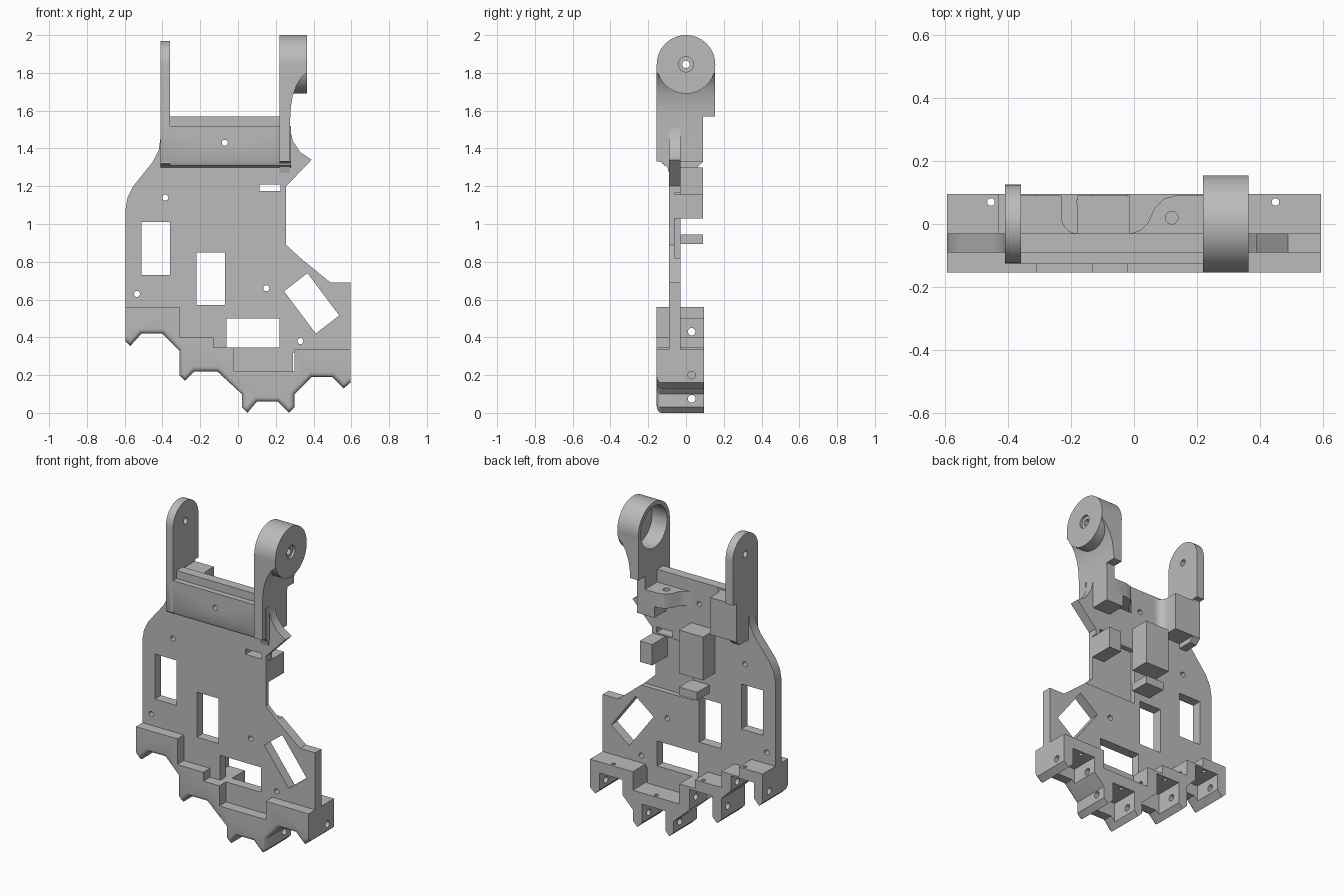
import bpy, bmesh, math
from mathutils import Vector

if "Cube" in bpy.data.objects:
    bpy.data.objects.remove(bpy.data.objects["Cube"])

grey = bpy.data.materials.new("plain grey")
grey.use_nodes = True
COLOR = (0.5, 0.5, 0.5, 1)
grey.diffuse_color = COLOR
grey.node_tree.nodes["Principled BSDF"].inputs["Base Color"].default_value = COLOR


def prism(name, pts, axis, a, b, round_edge=None):
    """Extrude a 2D outline along an axis; round_edge picks front edges to round."""
    place = {"x": lambda p, t: (t, p[0], p[1]),
             "y": lambda p, t: (p[0], t, p[1]),
             "z": lambda p, t: (p[0], p[1], t)}[axis]
    bm = bmesh.new()
    lo = [bm.verts.new(place(p, a)) for p in pts]
    hi = [bm.verts.new(place(p, b)) for p in pts]
    bm.faces.new(lo)
    bm.faces.new(hi)
    n = len(pts)
    for i in range(n):
        j = (i + 1) % n
        bm.faces.new((lo[i], lo[j], hi[j], hi[i]))
    bmesh.ops.recalc_face_normals(bm, faces=bm.faces)
    if round_edge:
        chain = set(lo[round_edge[0]:round_edge[1]])
        edges = [e for e in bm.edges if all(v in chain for v in e.verts)]
        bmesh.ops.bevel(bm, geom=edges, offset=0.025, segments=4, profile=0.5,
                        affect="EDGES", clamp_overlap=False)
    mesh = bpy.data.meshes.new(name)
    bm.to_mesh(mesh)
    bm.free()
    obj = bpy.data.objects.new(name, mesh)
    bpy.context.collection.objects.link(obj)
    mesh.materials.append(grey)
    return obj


def box(name, x0, x1, y0, y1, z0, z1):
    return prism(name, [(x0, z0), (x1, z0), (x1, z1), (x0, z1)], "y", y0, y1)


def arc(cx, cy, r, start=0, end=360, n=48):
    full = end - start == 360
    steps = n if full else n + 1
    return [(cx + r * math.cos(math.radians(start + (end - start) * i / n)),
             cy + r * math.sin(math.radians(start + (end - start) * i / n))) for i in range(steps)]


def rod(axis, c, r, a, b, n=24):
    return prism("cutter", arc(c[0], c[1], r, n=n), axis, a, b)


def combine(obj, tools, operation="DIFFERENCE"):
    for t in tools:
        m = obj.modifiers.new("combine", "BOOLEAN")
        m.operation, m.solver, m.object = operation, "EXACT", t
    bpy.context.view_layer.update()
    dg = bpy.context.evaluated_depsgraph_get()
    mesh = bpy.data.meshes.new_from_object(obj.evaluated_get(dg))
    obj.modifiers.clear()
    obj.data = mesh
    for t in tools:
        bpy.data.objects.remove(t)


FRONT, BACK = -0.155, 0.095
P0, P1 = -0.09, -0.03

# Palm plate with windows and screw holes
plate = prism("palm_plate", [
    (-0.595, 0.54), (-0.595, 1.08), (-0.585, 1.14), (-0.555, 1.2), (-0.45, 1.33), (-0.42, 1.39),
    (-0.41, 1.46), (-0.41, 1.57), (0.275, 1.57), (0.275, 1.51), (0.29, 1.44), (0.33, 1.38),
    (0.39, 1.34), (0.255, 1.2), (0.255, 0.89), (0.33, 0.82), (0.49, 0.69), (0.595, 0.69),
    (0.595, 0.32), (0.29, 0.32), (0.29, 0.21), (-0.03, 0.21), (-0.03, 0.33), (-0.14, 0.33),
    (-0.14, 0.39), (-0.32, 0.39), (-0.32, 0.54)], "y", P0, P1)
windows = [box("cutter", x0, x1, -0.2, 0.2, z0, z1) for x0, x1, z0, z1 in (
    (-0.51, -0.36, 0.73, 1.01), (-0.22, -0.07, 0.57, 0.85),
    (-0.06, 0.22, 0.345, 0.5), (0.115, 0.225, 1.175, 1.21))]
u = Vector((0.062, 0.048))
v = Vector((0.084, -0.112))
c = Vector((0.39, 0.58))
windows.append(prism("cutter", [tuple(c + s * u + t * v) for s, t in ((1, 1), (1, -1), (-1, -1), (-1, 1))],
                     "y", -0.2, 0.2))
holes = [rod("y", p, 0.016, -0.2, 0.2) for p in (
    (-0.385, 1.14), (-0.535, 0.63), (0.15, 0.66), (0.33, 0.38), (-0.07, 1.43))]
recess = box("cutter", -0.03, 0.45, -0.062, 0.1, 0.82, 1.165)
combine(plate, windows + holes + [recess])

# Knuckle row: stepped top, scalloped lower edge rounded at the front
lower = [(-0.595, 0.38), (-0.57, 0.355), (-0.51, 0.42), (-0.4, 0.42), (-0.31, 0.33), (-0.31, 0.2),
         (-0.28, 0.17), (-0.23, 0.22), (-0.11, 0.22), (0.02, 0.1), (0.02, 0.03), (0.05, 0),
         (0.1, 0.06), (0.21, 0.06), (0.27, 0), (0.3, 0.03), (0.3, 0.1), (0.39, 0.19), (0.5, 0.19),
         (0.56, 0.13), (0.595, 0.16)]
upper = [(0.595, 0.335), (0.3, 0.335), (0.3, 0.22), (-0.02, 0.22), (-0.02, 0.345), (-0.13, 0.345),
         (-0.13, 0.4), (-0.31, 0.4), (-0.31, 0.56), (-0.595, 0.56)]
knuckles = prism("knuckle_row", lower + upper, "y", FRONT, BACK, (0, len(lower)))
cuts = [box("cutter", -0.43, -0.3, P1, 0.2, 0.5, 0.7)]
for x, top, pin in ((-0.455, 0.5, 0.43), (-0.17, 0.34, 0.26), (0.155, 0.16, 0.075), (0.45, 0.275, 0.2)):
    cuts.append(box("cutter", x - 0.08, x + 0.08, -0.08, 0.2, -0.1, top - 0.01))
    cuts.append(rod("x", (0.03, pin), 0.02, x - 0.16, x + 0.16))
    cuts.append(rod("z", (x, 0.07), 0.012, top - 0.05, top + 0.15))
combine(knuckles, cuts)

# Cross strap on the front of the plate top
strap = prism("cross_strap", [(P0, 1.52), (-0.125, 1.52), (-0.125, 1.33), (-0.115, 1.31), (P0, 1.3)],
              "x", -0.41, 0.28)
combine(strap, [rod("y", (-0.07, 1.43), 0.016, -0.2, 0.2)])

# Thin wrist arm with a round end
AXIS = 1.845
thin_arm = prism("thin_arm", arc(0, AXIS, 0.125, 0, 180, 32) + [
    (-0.125, 1.32), (-0.09, 1.3), (0.06, 1.3), (0.09, 1.33), (0.09, 1.57), (0.125, 1.57)], "x", -0.41, -0.36)
combine(thin_arm, [rod("x", (0, AXIS), 0.02, -0.5, -0.3)])
prism("thin_arm_gusset", [(-0.362, P1), (-0.362, 0.09), (-0.23, 0.09), (-0.23, 0.02)]
      + arc(-0.18, 0.02, 0.05, 190, 270, 8), "z", 1.33, 1.56)

# Thick wrist arm with the bearing cup
cavity = lambda: rod("x", (0, AXIS), 0.13, 0.1, 0.325, 48)
arm = prism("thick_arm", [(0.22, AXIS), (0.362, AXIS), (0.362, 1.8), (0.335, 1.775), (0.31, 1.735),
                          (0.29, 1.68), (0.28, 1.62), (0.276, 1.55), (0.276, 1.33), (0.22, 1.33)],
            "y", FRONT, 0.154)
combine(arm, [box("cutter", 0, 0.5, 0.09, 0.3, 1, 1.57), cavity(),
              rod("x", (0, AXIS), 0.05, 0.2, 0.5)])
cup = prism("bearing_cup", arc(0, AXIS, 0.155, n=64), "x", 0.22, 0.365)
combine(cup, [cavity(), rod("x", (0, AXIS), 0.02, 0.1, 0.5), rod("x", (0, AXIS), 0.04, 0.35, 0.5)])
prism("thick_arm_foot", [(-0.155, 1.335), (-0.125, 1.325), (-0.1, 1.305), (P0, 1.27), (P0, 1.335)],
      "x", 0.22, 0.276)

# Curved tendon tab behind the strap
tab = prism("tendon_tab", [(0.225, P1), (0.225, 0.09), (0.13, 0.09), (0.095, 0.08), (0.065, 0.05),
                           (0.045, 0.005), (0.02, -0.02), (-0.01, P1)], "z", 1.4, 1.49)
combine(tab, [rod("z", (0.12, 0.02), 0.02, 1.3, 1.6)])
box("thick_arm_gusset", 0.155, 0.225, P1, 0.09, 1.33, 1.41)

# Mounting blocks on the back of the plate
for name, dims in {
        "tall_block": (-0.18, -0.015, P1, 0.09, 1.03, 1.3),
        "side_block": (0.17, 0.255, -0.065, 0.09, 1.03, 1.16),
        "lower_block": (-0.14, -0.015, P1, 0.09, 0.895, 0.945)}.items():
    box(name, *dims)

# Smooth the round surfaces while keeping edges crisp
for o in bpy.context.scene.objects:
    o.select_set(o.type == "MESH")
bpy.context.view_layer.objects.active = plate
bpy.ops.object.shade_smooth_by_angle(angle=math.radians(28))
